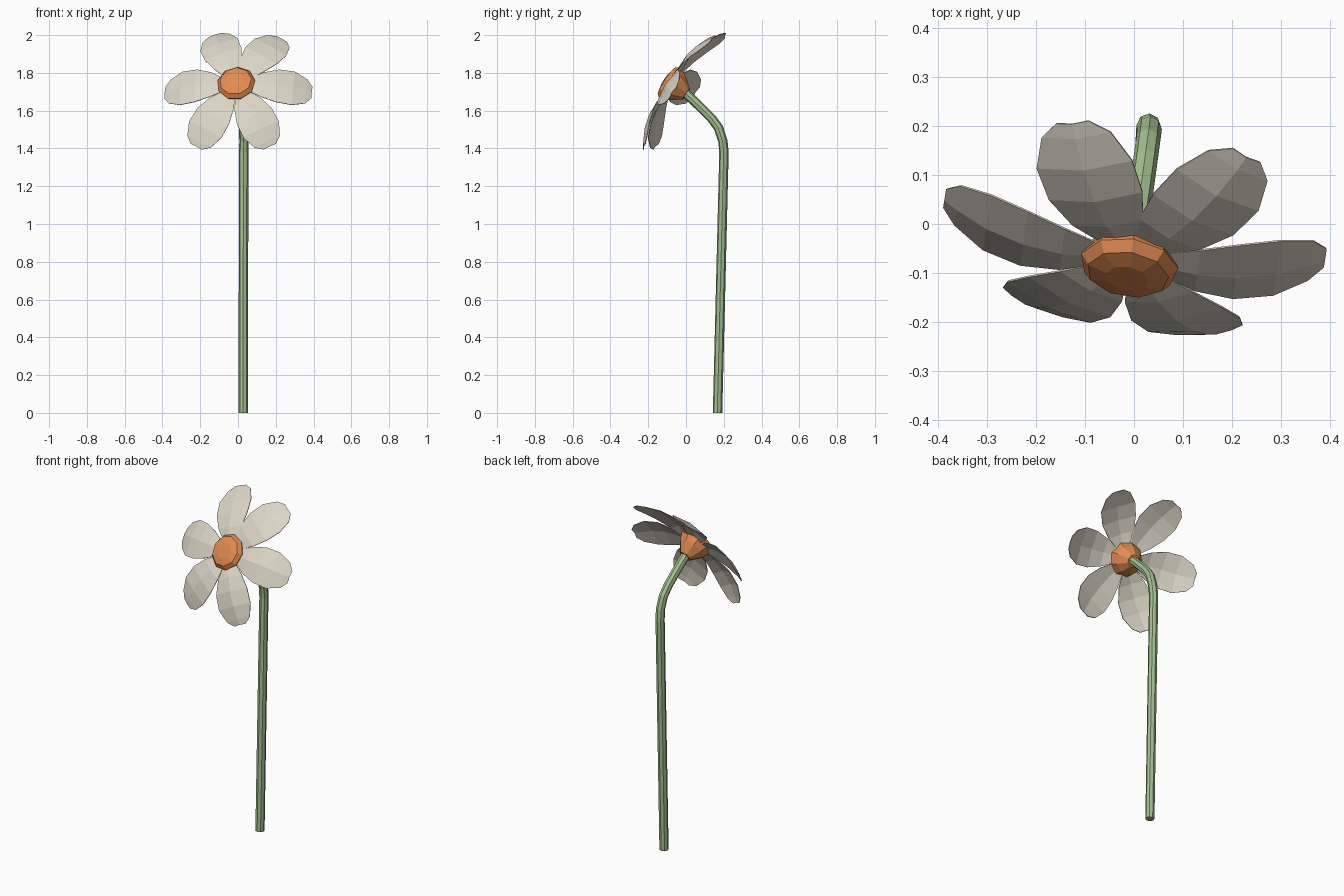
import bpy, bmesh, math
from mathutils import Vector, Matrix

if "Cube" in bpy.data.objects:
    bpy.data.objects.remove(bpy.data.objects["Cube"])


def material(name, color):
    m = bpy.data.materials.new(name)
    m.diffuse_color = (*color, 1)
    m.use_nodes = True
    m.node_tree.nodes["Principled BSDF"].inputs["Base Color"].default_value = m.diffuse_color
    return m


petal_mat = material("cream_white", (0.72, 0.67, 0.57))
head_mat = material("orange", (0.76, 0.26, 0.085))
stem_mat = material("leaf_green", (0.37, 0.53, 0.28))

# Flower head frame: u is sideways, t is up along the disc, n faces out
CENTRE = Vector((-0.01, -0.085, 1.745))
n = Vector((-0.13, -0.83, 0.54)).normalized()
u = Vector((0.83, -0.13, 0)).normalized()
t = n.cross(u)
FRAME = Matrix.Translation(CENTRE) @ Matrix((u, t, n)).transposed().to_4x4()


def add_mesh(name, bm, mat):
    bmesh.ops.recalc_face_normals(bm, faces=bm.faces)
    me = bpy.data.meshes.new(name)
    bm.to_mesh(me)
    bm.free()
    me.materials.append(mat)
    ob = bpy.data.objects.new(name, me)
    bpy.context.collection.objects.link(ob)
    return ob


# Stem: eight-sided tube bending forward at the top
path = [(0.028, 0.167, 0), (0.03, 0.201, 1.38), (0.032, 0.195, 1.44),
        (0.029, 0.172, 1.51), (0.024, 0.135, 1.56), (0.015, 0.07, 1.625),
        (0.003, -0.01, 1.70)]
curve = bpy.data.curves.new("stem", 'CURVE')
curve.dimensions = '3D'
curve.bevel_depth = 0.025
curve.bevel_resolution = 2
curve.use_fill_caps = True
spline = curve.splines.new('POLY')
spline.points.add(len(path) - 1)
for p, co in zip(spline.points, path):
    p.co = (*co, 1)
spline.use_smooth = False
curve.materials.append(stem_mat)
stem = bpy.data.objects.new("stem", curve)
bpy.context.collection.objects.link(stem)
bpy.context.view_layer.objects.active = stem
stem.select_set(True)
bpy.ops.object.convert(target='MESH')

# Flower centre: faceted cup behind, shallow dome in front
SIDES = 9
bm = bmesh.new()
rings = []
for r, h in [(0.035, -0.105), (0.078, -0.05), (0.102, 0.0), (0.085, 0.022), (0.045, 0.032)]:
    rings.append([bm.verts.new((r * math.cos(a), r * math.sin(a), h))
                  for a in (math.radians(10) + i * math.tau / SIDES for i in range(SIDES))])
for a, b in zip(rings, rings[1:]):
    for i in range(SIDES):
        j = (i + 1) % SIDES
        bm.faces.new((a[i], a[j], b[j], b[i]))
bm.faces.new(rings[0])
bm.faces.new(rings[-1])
bm.transform(FRAME)
add_mesh("flower_centre", bm, head_mat)

# Petals: creased sheets bending back; (distance, half width, height)
PROFILE = [(0.06, 0.035, -0.012), (0.14, 0.077, -0.004), (0.22, 0.102, -0.012),
           (0.30, 0.104, -0.036), (0.365, 0.075, -0.07), (0.393, 0.035, -0.088)]
for k, angle in enumerate((0, 59, 114, 180, 240, 300)):
    bm = bmesh.new()
    rows = []
    for r, w, h in PROFILE:
        rows.append([bm.verts.new((r, s * w, h - 0.14 * w * abs(s))) for s in (-1, 0, 1)])
    for a, b in zip(rows, rows[1:]):
        for i in range(2):
            bm.faces.new((a[i], b[i], b[i + 1], a[i + 1]))
    bm.transform(FRAME @ Matrix.Rotation(math.radians(angle), 4, 'Z'))
    petal = add_mesh(f"petal_{k + 1}", bm, petal_mat)
    mod = petal.modifiers.new("thickness", 'SOLIDIFY')
    mod.thickness = 0.004
    mod.offset = 0
